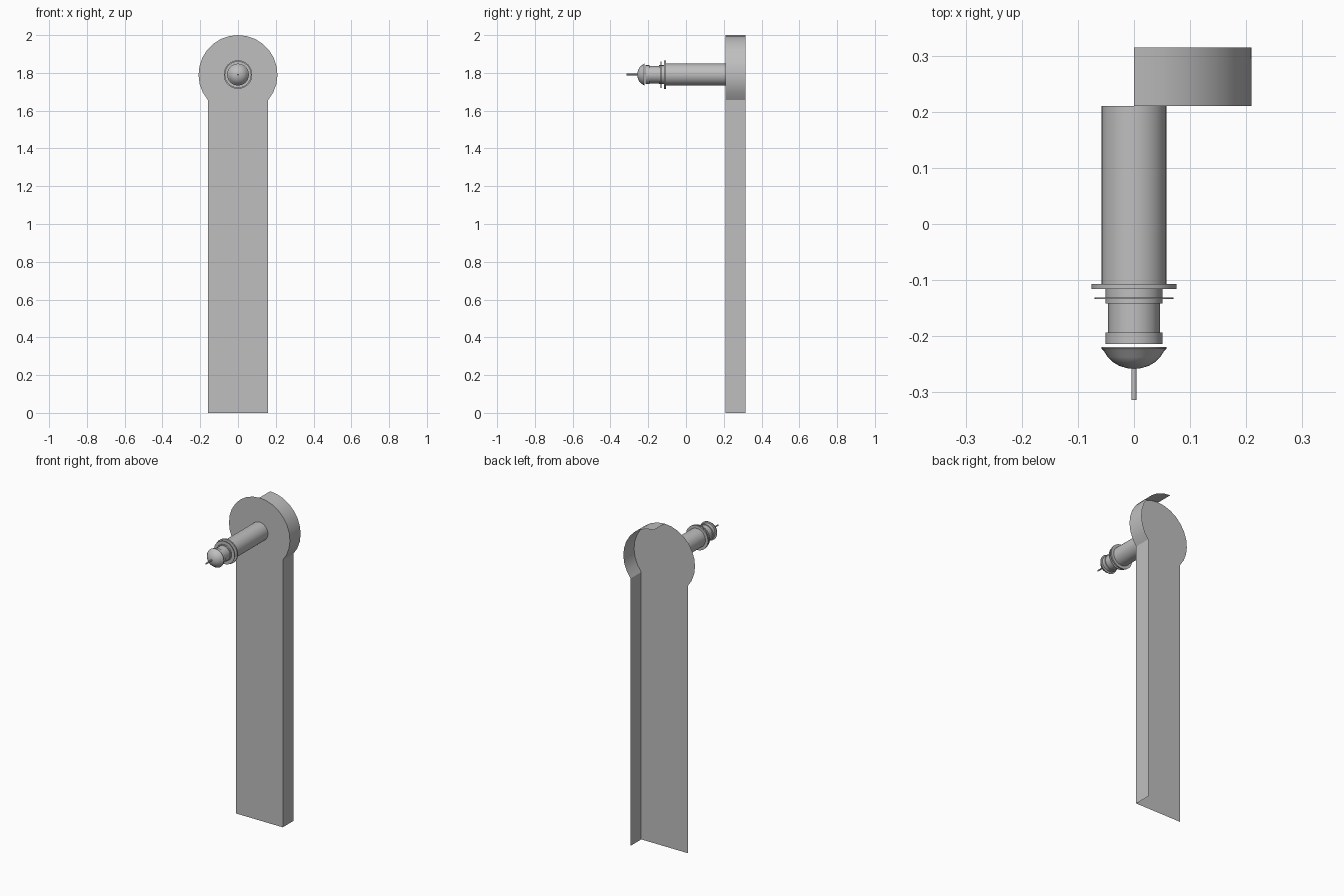
import bpy, bmesh
from math import sin, cos, pi, radians
from mathutils import Matrix

cube = bpy.data.objects.get("Cube")
if cube:
    bpy.data.objects.remove(cube, do_unlink=True)

grey = bpy.data.materials.new("plain grey")
grey.use_nodes = True
grey.diffuse_color = (0.52, 0.52, 0.52, 1)
grey.node_tree.nodes["Principled BSDF"].inputs["Base Color"].default_value = (0.52, 0.52, 0.52, 1)

FRONT, BACK = 0.21, 0.315
RADIUS, CENTRE = 0.209, 1.791


def finish(name, bm, angle=35):
    mesh = bpy.data.meshes.new(name)
    bm.to_mesh(mesh)
    bm.free()
    obj = bpy.data.objects.new(name, mesh)
    bpy.context.collection.objects.link(obj)
    mesh.materials.append(grey)
    bpy.ops.object.select_all(action='DESELECT')
    obj.select_set(True)
    bpy.context.view_layer.objects.active = obj
    bpy.ops.object.shade_smooth_by_angle(angle=radians(angle))
    return obj


def turned(name, profile, sides=32):
    """Spin (radius, y) points around the spindle axis and close both ends."""
    bm = bmesh.new()
    rings = []
    for r, y in profile:
        rings.append([bm.verts.new((r * sin(2 * pi * i / sides), y,
                                    CENTRE + r * cos(2 * pi * i / sides)))
                      for i in range(sides)])
    for a, b in zip(rings, rings[1:]):
        for i in range(sides):
            j = (i + 1) % sides
            bm.faces.new((a[i], a[j], b[j], b[i]))
    bm.faces.new(rings[0])
    bm.faces.new(rings[-1])
    bmesh.ops.recalc_face_normals(bm, faces=bm.faces)
    return finish(name, bm)


# Half outline of the keyhole plate, from the crown down to the foot
start, end, steps = radians(90), radians(-40), 10
half = [(RADIUS * cos(t), CENTRE + RADIUS * sin(t))
        for t in (start + (end - start) * k / steps for k in range(steps + 1))]
half.append((half[-1][0], 0))

# Face plate
bm = bmesh.new()
outline = half + [(-x, z) for x, z in reversed(half[1:])]
face = bm.faces.new([bm.verts.new((x, FRONT, z)) for x, z in outline])
face.normal_update()
if face.normal.y > 0:
    face.normal_flip()
finish("face_plate", bm)

# Side wall, along the left edge only, with an open back
bm = bmesh.new()
pairs = [(bm.verts.new((x, FRONT, z)), bm.verts.new((x, BACK, z))) for x, z in half]
for (a, b), (c, d) in zip(pairs, pairs[1:]):
    bm.faces.new((a, b, d, c))
finish("side_wall", bm, 30)

# Spindle parts, from the plate forward
turned("barrel", [(0.058, FRONT), (0.058, -0.107)])
turned("flange", [(0.0755, -0.107), (0.0755, -0.116)])
turned("neck", [(0.051, -0.116), (0.051, -0.142), (0.046, -0.142),
                (0.046, -0.193), (0.051, -0.193), (0.051, -0.214)], 16)
turned("thin_washer", [(0.0705, -0.131), (0.0705, -0.134)])
turned("domed_cap", [(0.058, -0.219), (0.058, -0.222), (0.054, -0.226),
                     (0.047, -0.237), (0.038, -0.246), (0.026, -0.253),
                     (0.012, -0.257), (0.004, -0.258)], 24)
turned("pin", [(0.0045, -0.25), (0.0045, -0.314)], 12)
